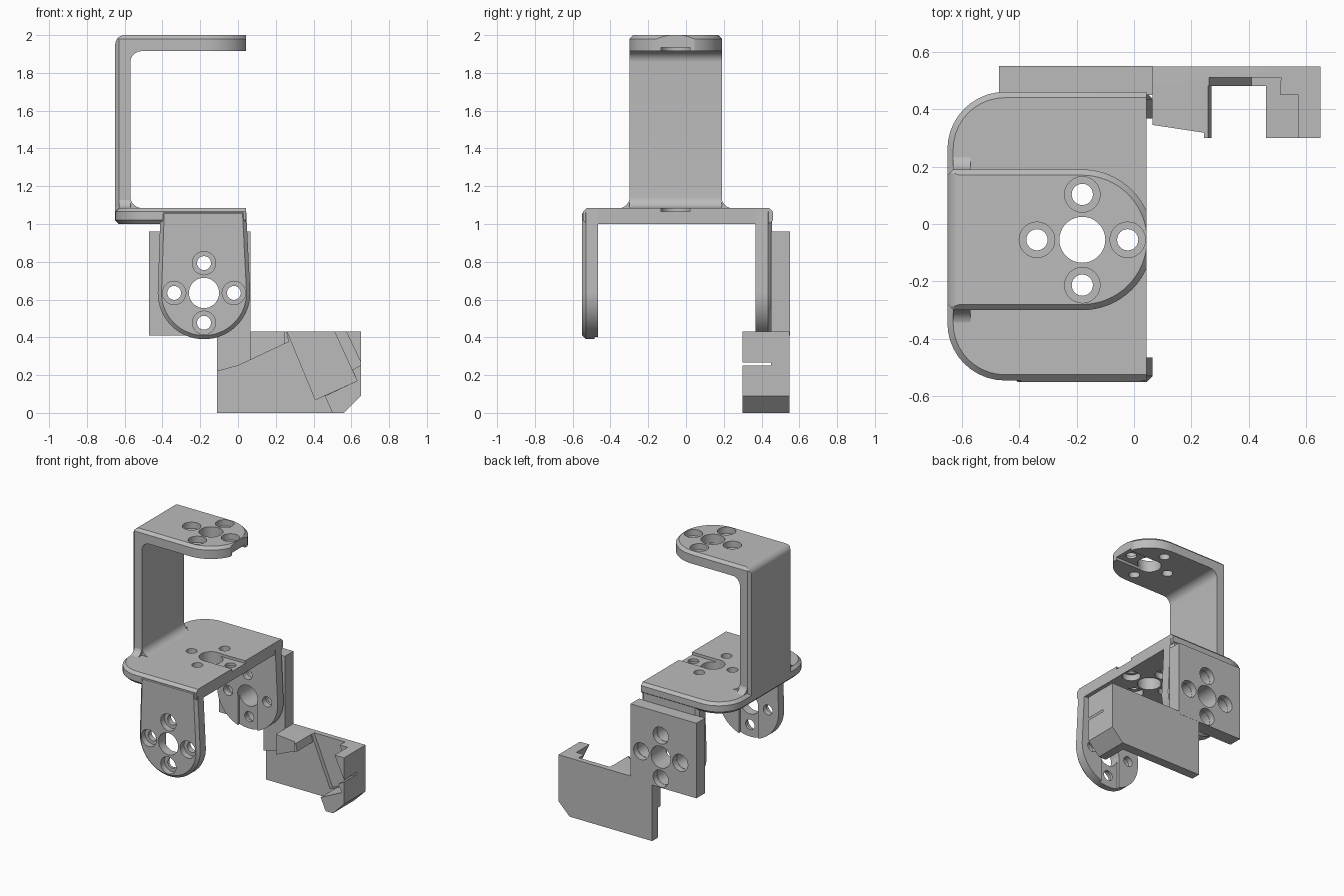
import bpy, bmesh, math

cube = bpy.data.objects.get("Cube")
if cube:
    bpy.data.objects.remove(cube, do_unlink=True)

grey = bpy.data.materials.new("plain grey")
grey.use_nodes = True
grey.diffuse_color = (0.5, 0.5, 0.5, 1)
grey.node_tree.nodes["Principled BSDF"].inputs["Base Color"].default_value = (0.5, 0.5, 0.5, 1)

CX, CY, CZ = -0.18, -0.055, 0.635   # hole pattern centre
R = 0.245                           # rounded end radius


def arc(cx, cy, r, a0, a1, n=10):
    angles = [math.radians(a0 + (a1 - a0) * i / n) for i in range(n + 1)]
    return [(cx + r * math.cos(a), cy + r * math.sin(a)) for a in angles]


def rect(u0, u1, v0, v1):
    return [(u0, v0), (u1, v0), (u1, v1), (u0, v1)]


def prism(name, pts, axis, lo, hi, chamfer=0.0, caps=()):
    """Extrude an outline along an axis, with optional chamfered end faces."""
    place = {"x": lambda u, v, w: (w, u, v),
             "y": lambda u, v, w: (u, w, v),
             "z": lambda u, v, w: (u, v, w)}[axis]
    bm = bmesh.new()
    rings = [[bm.verts.new(place(u, v, w)) for u, v in pts] for w in (lo, hi)]
    ends = [bm.faces.new(r) for r in rings]
    for i in range(len(pts)):
        j = (i + 1) % len(pts)
        bm.faces.new((rings[0][i], rings[0][j], rings[1][j], rings[1][i]))
    bmesh.ops.recalc_face_normals(bm, faces=bm.faces)
    if chamfer:
        edges = [e for c in caps for e in ends[c].edges]
        bmesh.ops.bevel(bm, geom=edges, offset=chamfer, segments=1, affect="EDGES")
    mesh = bpy.data.meshes.new(name)
    bm.to_mesh(mesh)
    bm.free()
    mesh.materials.append(grey)
    obj = bpy.data.objects.new(name, mesh)
    bpy.context.scene.collection.objects.link(obj)
    return obj


def carve(obj, cutters, operation="DIFFERENCE"):
    """Apply booleans one after the other and drop the cutters."""
    for cutter in cutters:
        mod = obj.modifiers.new("cut", "BOOLEAN")
        mod.operation, mod.solver, mod.object = operation, "EXACT", cutter
        deps = bpy.context.evaluated_depsgraph_get()
        mesh = bpy.data.meshes.new_from_object(obj.evaluated_get(deps))
        obj.modifiers.clear()
        obj.data = mesh
        bpy.data.objects.remove(cutter, do_unlink=True)


def drill(obj, axis, centre, outer, inward, small=0.037, wide=0.062):
    """Centre hole plus four counterbored screw holes."""
    u, v = centre
    span = sorted((outer - inward * 0.05, outer + inward * 0.15))
    bore = sorted((outer - inward * 0.05, outer + inward * 0.045))
    cutters = [prism("cutter", arc(u, v, 0.08, 0, 350, 35), axis, *span)]
    for du, dv in ((0.158, 0), (-0.158, 0), (0, 0.158), (0, -0.158)):
        for r, ends in ((small, span), (wide, bore)):
            ring = arc(u + du, v + dv, r, 0, 345, 23)
            cutters.append(prism("cutter", ring, axis, *ends))
    carve(obj, cutters)


# Upper bracket: C profile trimmed to a rounded tongue
profile = ([(0.2, 2.0)] + arc(-0.6, 1.95, 0.05, 90, 180)
           + [(-0.65, 1.02), (-0.45, 1.02), (-0.45, 1.085)]
           + arc(-0.51, 1.145, 0.06, 270, 180) + arc(-0.51, 1.855, 0.06, 180, 90)
           + [(0.2, 1.915)])
upper = prism("upper_bracket", profile, "y", -0.4, 0.3)
tongue = ([(-0.63, CY + R), (-0.65, CY + R - 0.02), (-0.65, CY - R + 0.02), (-0.63, CY - R)]
          + arc(CX, CY, R, -90, 90, 32))
carve(upper, [prism("cutter", tongue, "z", 0.9, 2.0, 0.02, (1,))], "INTERSECT")
carve(upper, [prism("cutter", rect(0.043, 0.3, -0.5, 0.5), "z", 1.8, 2.1),
              prism("cutter", rect(CX, 0.2, CY - 0.077, CY + 0.077), "z", 1.85, 1.935)])
drill(upper, "z", (CX, CY), 2.0, -1)

# Fillets where the wall meets the middle plate
for side, label in ((1, "left"), (-1, "right")):
    edge = CY + side * (R - 0.002)
    curve = [(edge + side * 0.06 * (1 - math.cos(a)), 1.143 - 0.06 * math.sin(a))
             for a in [math.radians(15 * i) for i in range(7)]]
    prism("wall_fillet_" + label, curve + [(edge, 1.07)], "x", -0.63, -0.57)

# Middle plate with rounded outer corners
outline = ([(0.1, 0.46)] + arc(-0.45, 0.26, 0.2, 90, 180)
           + arc(-0.45, -0.345, 0.2, 180, 270) + [(0.1, -0.545)])
plate = prism("middle_plate", outline, "z", 1.0, 1.085, 0.02, (0, 1))
carve(plate, [prism("cutter", rect(0.043, 0.3, -0.8, 0.8), "z", 0.9, 1.2),
              prism("cutter", rect(CX, 0.2, CY - 0.077, CY + 0.077), "z", 1.065, 1.2)])
drill(plate, "z", (CX, CY), 1.0, 1)

# Front and back legs, tapering to a rounded end
leg_shape = [(0.043, 1.075), (-0.41, 1.075)] + arc(CX, CZ, R, 180, 360, 32)
for name, lo, hi, outer, inward in (("front_leg", -0.55, -0.465, 0, 1),
                                    ("back_leg", 0.367, 0.455, 1, -1)):
    leg = prism(name, leg_shape, "y", lo, hi, 0.02, (outer,))
    inner = lo if outer else hi
    carve(leg, [prism("cutter", rect(CX - 0.077, CX + 0.077, 0.3, CZ), "y",
                      inner - 0.02, inner + 0.02)])
    drill(leg, "y", (CX, CZ), (lo, hi)[outer], inward)

# Square mounting plate behind the back leg
mount = prism("mounting_plate", rect(-0.47, 0.065, 0.41, 0.96), "y", 0.45, 0.55)
drill(mount, "y", (CX, CZ), 0.55, -1, small=0.06)

# Lower slab with a tilted pocket
slab = prism("lower_slab", [(-0.11, 0), (0.56, 0), (0.65, 0.09), (0.65, 0.43), (-0.11, 0.43)],
             "y", 0.48, 0.549)
pocket = [(0.24, 0.48), (0.41, 0.07), (0.63, 0.17), (0.49, 0.48)]
carve(slab, [prism("cutter", pocket, "y", 0.4, 0.51),
             prism("cutter", arc(CX, CZ, 0.225, 0, 350, 35), "y", 0.4, 0.6)])

# Raised pad and wedge beside the pocket
pad = prism("slab_pad", [(-0.11, 0.22), (0.0, 0.25), (0.065, 0.28), (0.065, 0.43), (-0.11, 0.43)],
            "y", 0.455, 0.5)
carve(pad, [prism("cutter", arc(CX, CZ, 0.225, 0, 350, 35), "y", 0.4, 0.6)])
wedge = prism("pocket_wedge", [(0.065, 0.28), (0.245, 0.365), (0.27, 0.375), (0.258, 0.43), (0.065, 0.43)],
              "y", 0.3, 0.5)
carve(wedge, [prism("cutter", [(0, 0.2), (0.243, 0.2), (0.243, 0.318), (0.065, 0.345), (0, 0.345)],
                    "z", 0.2, 0.5)])

# Clip on the far side of the pocket
prism("clip_floor", [(0.46, 0.09), (0.63, 0.17), (0.605, 0.228), (0.65, 0.252), (0.65, 0.09),
                     (0.56, 0), (0.5, 0)], "y", 0.3, 0.5)
prism("clip_ledge", [(0.63, 0.17), (0.51, 0.43), (0.65, 0.43), (0.65, 0.16)], "y", 0.45, 0.5)
prism("clip_tip", [(0.573, 0.43), (0.65, 0.43), (0.65, 0.268)], "y", 0.3, 0.5)

# Smooth the round parts, keep corners crisp
bpy.ops.object.select_all(action="DESELECT")
for obj in bpy.context.scene.objects:
    if obj.type == "MESH":
        obj.select_set(True)
        bpy.context.view_layer.objects.active = obj
bpy.ops.object.shade_smooth_by_angle(angle=math.radians(25))
